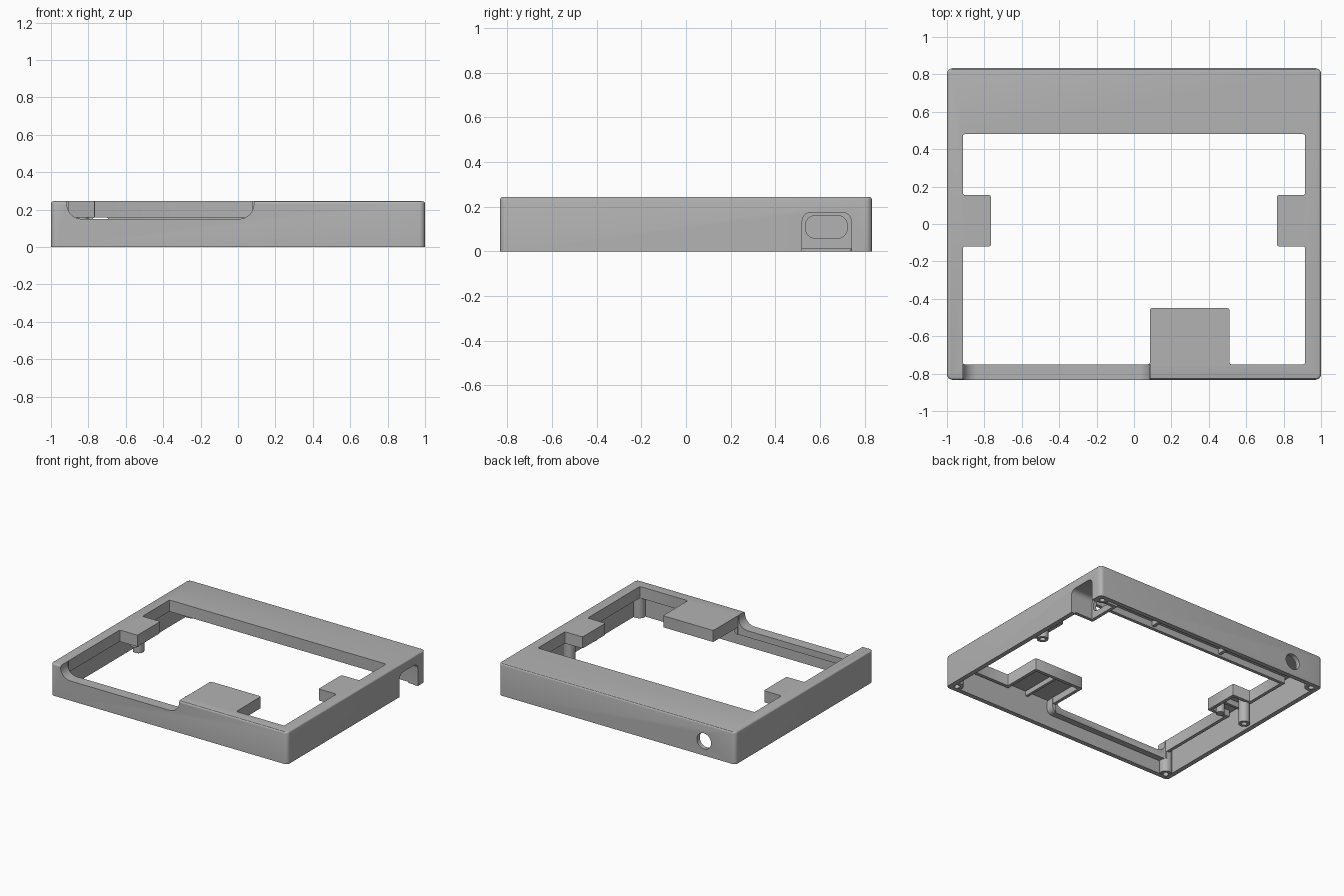
import bpy, bmesh, math

cube = bpy.data.objects.get("Cube")
if cube:
    bpy.data.objects.remove(cube, do_unlink=True)

grey = bpy.data.materials.new("plain_grey")
grey.use_nodes = True
grey.diffuse_color = (0.45, 0.45, 0.45, 1)
grey.node_tree.nodes["Principled BSDF"].inputs["Base Color"].default_value = (0.45, 0.45, 0.45, 1)


def prism(name, pts, lo, hi, axis="z", radius=0, top_bevel=0, segments=6):
    """Extrude a flat profile along an axis, rounding its corners."""
    place = {"z": lambda u, v, t: (u, v, t),
             "x": lambda u, v, t: (t, u, v),
             "y": lambda u, v, t: (u, t, v)}[axis]
    bm = bmesh.new()
    low = [bm.verts.new(place(u, v, lo)) for u, v in pts]
    high = [bm.verts.new(place(u, v, hi)) for u, v in pts]
    bm.faces.new(low)
    bm.faces.new(high)
    n = len(pts)
    for i in range(n):
        j = (i + 1) % n
        bm.faces.new((low[i], low[j], high[j], high[i]))
    bmesh.ops.recalc_face_normals(bm, faces=bm.faces)
    if radius:
        edges = [bm.edges.get((a, b)) for a, b in zip(low, high)]
        bmesh.ops.bevel(bm, geom=edges, offset=radius, segments=segments,
                        profile=0.5, affect="EDGES")
    if top_bevel:
        edges = [e for e in bm.edges if all(abs(v.co.z - hi) < 1e-5 for v in e.verts)]
        bmesh.ops.bevel(bm, geom=edges, offset=top_bevel, segments=3,
                        profile=0.5, affect="EDGES")
    mesh = bpy.data.meshes.new(name)
    bm.to_mesh(mesh)
    bm.free()
    obj = bpy.data.objects.new(name, mesh)
    bpy.context.collection.objects.link(obj)
    mesh.materials.append(grey)
    return obj


def rect(u0, u1, v0, v1):
    return [(u0, v0), (u1, v0), (u1, v1), (u0, v1)]


def disc(u, v, r, n=32):
    return [(u + r * math.cos(math.tau * i / n), v + r * math.sin(math.tau * i / n))
            for i in range(n)]


def grow(pts, d):
    """Offset a right-angled, counter-clockwise outline outwards."""
    out = []
    for i, (x, y) in enumerate(pts):
        nx = ny = 0
        for (ax, ay), (bx, by) in ((pts[i - 1], (x, y)), ((x, y), pts[(i + 1) % len(pts)])):
            length = math.hypot(bx - ax, by - ay)
            nx += (by - ay) / length
            ny -= (bx - ax) / length
        out.append((x + d * nx, y + d * ny))
    return out


def combine(tool, operation):
    mod = frame.modifiers.new("combine", "BOOLEAN")
    mod.operation = operation
    mod.solver = "EXACT"
    mod.object = tool
    bpy.context.view_layer.objects.active = frame
    bpy.ops.object.modifier_apply(modifier=mod.name)
    bpy.data.objects.remove(tool, do_unlink=True)


def add(*args, **kw):
    combine(prism("added_part", *args, **kw), "UNION")


def cut(*args, **kw):
    combine(prism("cutter", *args, **kw), "DIFFERENCE")


# Window outline with the two side tabs and the large front tab
W, TAB = 0.915, 0.765
window = [(-W, -0.75), (0.085, -0.75), (0.085, -0.45), (0.51, -0.45), (0.51, -0.75),
          (W, -0.75), (W, -0.12), (TAB, -0.12), (TAB, 0.155), (W, 0.155), (W, 0.48),
          (-W, 0.48), (-W, 0.155), (-TAB, 0.155), (-TAB, -0.12), (-W, -0.12)]

# Outer shell, hollow from below
frame = prism("frame", rect(-1, 1, -0.833, 0.833), 0, 0.245, radius=0.03, top_bevel=0.014)
cut(rect(-0.965, 0.965, -0.798, 0.798), -0.1, 0.207, radius=0.015)

# Skirt hanging around the window
add(grow(window, 0.025), 0.157, 0.22)

# Thick sill under the front finger notch
add(rect(-0.945, 0.115, 0.1, 0.225), -0.815, -0.74, axis="y", radius=0.04)

# Stiffening ribs under the back bar and front tab
for x in (0.25, -0.35):
    add(rect(x - 0.012, x + 0.012, 0.47, 0.81), 0.17, 0.22)
add(rect(0.29, 0.31, -0.81, -0.46), 0.17, 0.22)

# Corner posts, tab posts, tab ribs and short bosses
posts = [(sx * 0.942, sy * 0.782, 0.045) for sx in (-1, 1) for sy in (-1, 1)]
posts += [(sx * 0.91, 0.1, 0.04) for sx in (-1, 1)]
for x, y, r in posts:
    add(disc(x, y, r), 0.003, 0.22)
for sx in (-1, 1):
    add(rect(*sorted((sx * 0.78, sx * 0.95)), 0.01, 0.03), 0.165, 0.22)
    add(disc(sx * 0.83, -0.06, 0.03), 0.125, 0.22)

# Connector housing behind the side wall
add(rect(0.495, 0.765, 0.012, 0.22), 0.79, 0.98, axis="x")

# Window opening and front finger notch
cut(window, -0.1, 0.4, radius=0.01, segments=2)
cut(rect(-W, 0.085, 0.15, 0.5), -1, -0.749, axis="y", radius=0.08, segments=8)

# Connector pocket and slot
cut(rect(0.52, 0.74, -0.2, 0.175), 0.815, 1.1, axis="x", radius=0.04)
cut(rect(0.535, 0.722, 0.06, 0.16), 0.7, 0.9, axis="x", radius=0.042)

# Round hole in the back wall
cut(disc(-0.735, 0.11, 0.06, 40), 0.7, 0.95, axis="y")

# Screw holes in the posts
for x, y, r in posts:
    cut(disc(x, y, 0.02, 20), -0.1, 0.14)

bpy.ops.object.select_all(action="DESELECT")
frame.select_set(True)
bpy.context.view_layer.objects.active = frame
bpy.ops.object.shade_smooth_by_angle(angle=math.radians(30))
